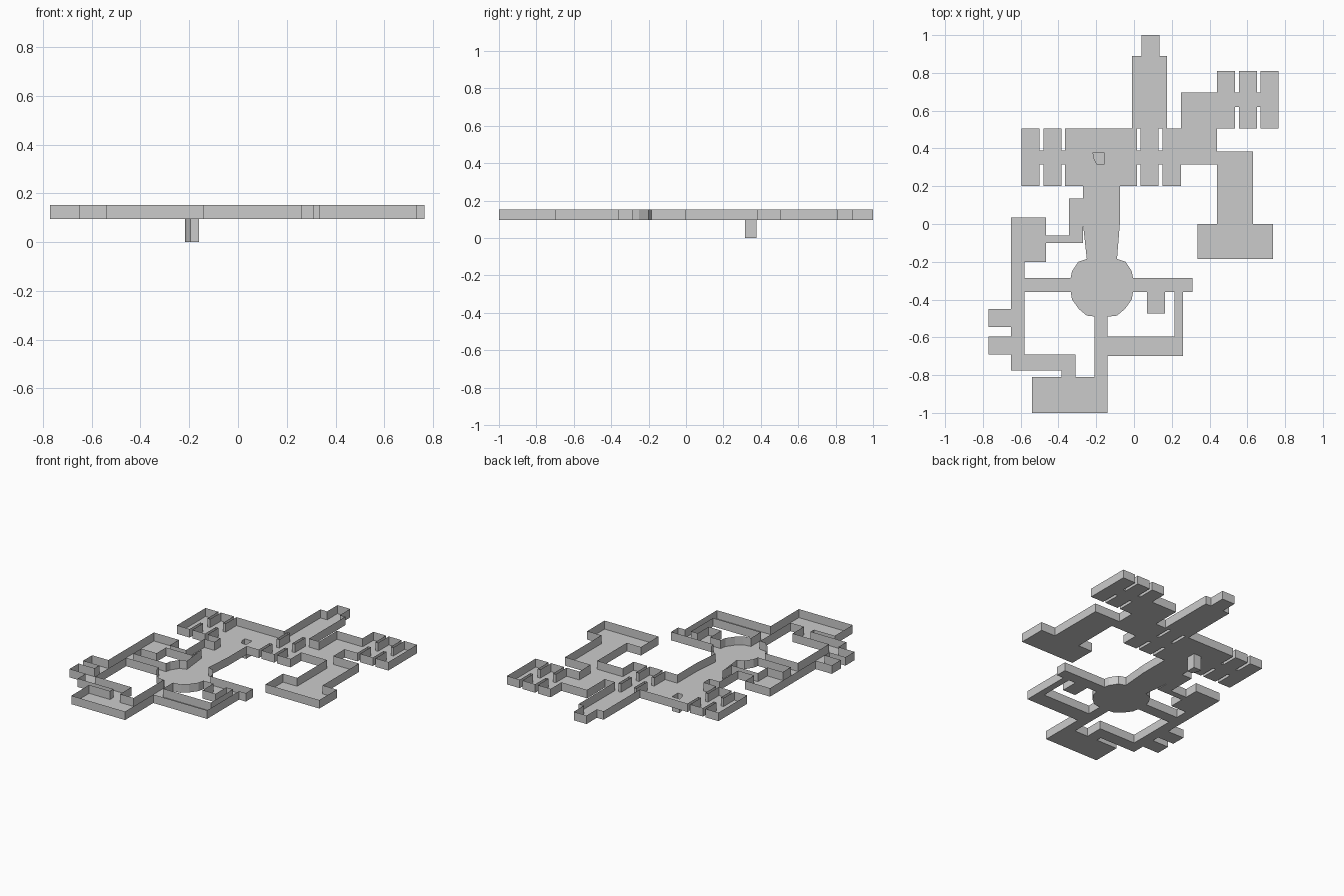
import bpy, bmesh
from mathutils import Vector
from mathutils.geometry import delaunay_2d_cdt

if "Cube" in bpy.data.objects:
    bpy.data.objects.remove(bpy.data.objects["Cube"])

FLOOR_Z, WALL_Z = 0.096, 0.153
polys = []  # counter-clockwise floor outlines


def rect(x0, x1, y0, y1):
    polys.append([(x0, y0), (x1, y0), (x1, y1), (x0, y1)])


# North hall, tower and stem
for r in [(-0.365, 0.015, 0.20, 0.505), (-0.01, 0.175, 0.505, 0.89),
          (0.04, 0.135, 0.89, 1.0), (-0.27, -0.075, 0.0, 0.20)]:
    rect(*r)
# Cells either side of the hall, linked by doorways
for x0, x1 in [(-0.595, -0.50), (-0.48, -0.385), (0.035, 0.13), (0.15, 0.25)]:
    rect(x0, x1, 0.20, 0.505)
for x0, x1 in [(-0.50, -0.48), (-0.385, -0.365), (0.015, 0.035), (0.13, 0.15)]:
    rect(x0, x1, 0.315, 0.39)
# East wing: hall, corridor, end room
for r in [(0.25, 0.44, 0.315, 0.695), (0.44, 0.63, 0.0, 0.385), (0.335, 0.735, -0.185, 0.0)]:
    rect(*r)
# East wing cells and doorways
for x0, x1 in [(0.44, 0.535), (0.555, 0.65), (0.67, 0.765)]:
    rect(x0, x1, 0.505, 0.81)
for x0 in (0.535, 0.65):
    rect(x0, x0 + 0.02, 0.62, 0.695)
# West passages and rooms
for r in [(-0.345, -0.27, -0.10, 0.135), (-0.465, -0.345, -0.10, -0.06),
          (-0.65, -0.465, -0.20, 0.035), (-0.65, -0.58, -0.775, -0.20),
          (-0.58, -0.335, -0.36, -0.285), (-0.77, -0.65, -0.545, -0.45),
          (-0.77, -0.65, -0.69, -0.595), (-0.58, -0.31, -0.775, -0.69),
          (-0.385, -0.31, -0.81, -0.775)]:
    rect(*r)
# South and south-east passages and rooms
for r in [(-0.54, -0.21, -1.0, -0.81), (-0.21, -0.14, -1.0, -0.49),
          (-0.14, 0.26, -0.70, -0.595), (0.215, 0.26, -0.595, -0.36),
          (-0.005, 0.31, -0.36, -0.285), (0.07, 0.165, -0.475, -0.36)]:
    rect(*r)
# Tapered passage into the rounded chamber
polys.append([(-0.25, -0.185), (-0.09, -0.185), (-0.075, 0.0), (-0.27, 0.0)])
half = [(0.08, -0.185), (0.125, -0.20), (0.158, -0.25), (0.165, -0.285),
        (0.165, -0.36), (0.158, -0.40), (0.122, -0.45), (0.08, -0.485), (0.035, -0.49)]
cx = -0.17
polys.append([(round(cx - x, 3), y) for x, y in half] +
             [(round(cx + x, 3), y) for x, y in reversed(half)])
# Pit opening
pit = [(-0.195, 0.315), (-0.16, 0.315), (-0.16, 0.378), (-0.217, 0.378), (-0.211, 0.345)]
polys.append(pit)
PIT_ID = len(polys) - 1

# Merge all outlines into one plan
pts, faces = [], []
for p in polys:
    faces.append(list(range(len(pts), len(pts) + len(p))))
    pts += [Vector(c) for c in p]
out = delaunay_2d_cdt(pts, [], faces, 1, 1e-5)
plan_verts, plan_faces, origins = out[0], out[2], out[5]


def make_object(name, bm):
    mesh = bpy.data.meshes.new(name)
    bm.to_mesh(mesh)
    bm.free()
    ob = bpy.data.objects.new(name, mesh)
    bpy.context.collection.objects.link(ob)
    return ob


# Floor
bm = bmesh.new()
vs = [bm.verts.new((v.x, v.y, FLOOR_Z)) for v in plan_verts]
for f, src in zip(plan_faces, origins):
    if src and PIT_ID not in src:
        bm.faces.new([vs[i] for i in f])
bmesh.ops.delete(bm, geom=[v for v in bm.verts if not v.link_faces], context='VERTS')
for f in bm.faces:
    f.normal_update()
    if f.normal.z < 0:
        f.normal_flip()


def on_pit(v):
    return any((v.co.xy - Vector(p)).length < 1e-3 for p in pit)


# Thin walls along every outer edge, leaving the pit rim open
walls = bmesh.new()
for loop in [e.link_loops[0] for e in bm.edges if e.is_boundary]:
    a, b = loop.vert, loop.link_loop_next.vert
    if on_pit(a) and on_pit(b):
        continue
    walls.faces.new([walls.verts.new((v.co.x, v.co.y, z)) for v, z in
                     ((b, FLOOR_Z), (a, FLOOR_Z), (a, WALL_Z), (b, WALL_Z))])
bmesh.ops.remove_doubles(walls, verts=walls.verts[:], dist=1e-5)
make_object("floor", bm)
make_object("walls", walls)

# Pit shaft with closed bottom
bm = bmesh.new()
low = [bm.verts.new((x, y, 0)) for x, y in pit]
top = [bm.verts.new((x, y, FLOOR_Z)) for x, y in pit]
bm.faces.new(low)
for i in range(len(pit)):
    j = (i + 1) % len(pit)
    bm.faces.new([low[j], low[i], top[i], top[j]])
make_object("pit", bm)
